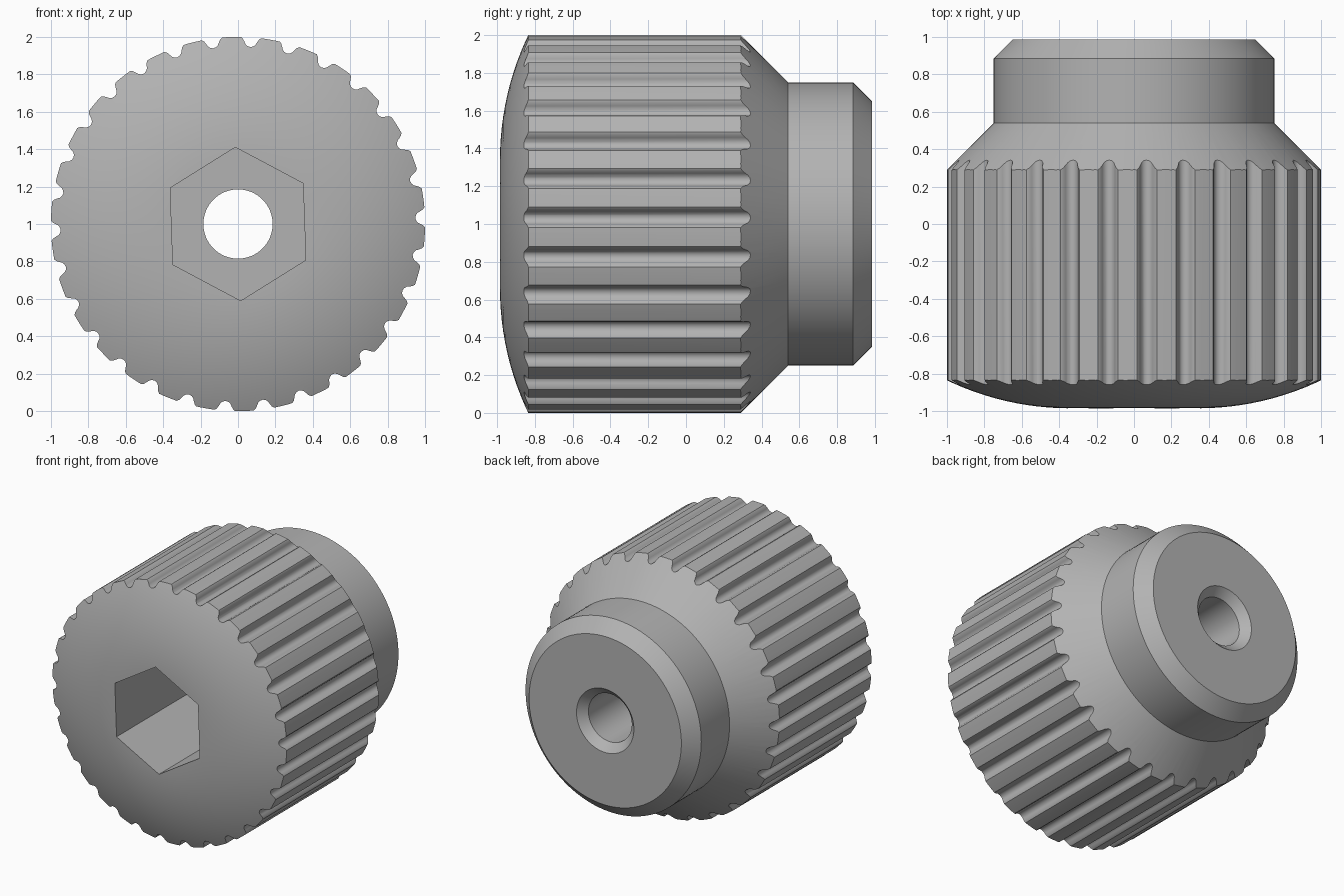
import bpy, bmesh
from math import sin, cos, radians, sqrt

cube = bpy.data.objects.get("Cube")
if cube:
    bpy.data.objects.remove(cube)

grey = bpy.data.materials.new("plain grey")
grey.use_nodes = True
colour = (0.45, 0.45, 0.45, 1)
grey.diffuse_color = colour
grey.node_tree.nodes["Principled BSDF"].inputs["Base Color"].default_value = colour


def finish(name, bm):
    bmesh.ops.recalc_face_normals(bm, faces=bm.faces)
    mesh = bpy.data.meshes.new(name)
    bm.to_mesh(mesh)
    bm.free()
    mesh.materials.append(grey)
    obj = bpy.data.objects.new(name, mesh)
    bpy.context.collection.objects.link(obj)
    return obj


def lathe(name, profile, steps):
    """Spin a closed (radius, y) profile about the y axis through z = 1."""
    bm = bmesh.new()
    rings = []
    for i in range(steps):
        a = radians(360 * i / steps)
        rings.append([bm.verts.new((r * cos(a), y, 1 + r * sin(a))) for r, y in profile])
    n = len(profile)
    for i in range(steps):
        a, b = rings[i], rings[(i + 1) % steps]
        for j in range(n):
            k = (j + 1) % n
            bm.faces.new((a[j], a[k], b[k], b[j]))
    return finish(name, bm)


def prism(name, polar, y0, y1):
    """Extrude an outline of (degrees, radius) points along y."""
    bm = bmesh.new()
    ends = [[bm.verts.new((r * cos(radians(a)), y, 1 + r * sin(radians(a))))
             for a, r in polar] for y in (y0, y1)]
    n = len(polar)
    for i in range(n):
        k = (i + 1) % n
        bm.faces.new((ends[0][i], ends[0][k], ends[1][k], ends[1][i]))
    for ring in ends:
        bm.faces.new(ring)
    return finish(name, bm)


def apply_boolean(obj, tool, operation):
    tool.hide_render = True
    mod = obj.modifiers.new("cut", "BOOLEAN")
    mod.object, mod.operation, mod.solver = tool, operation, "EXACT"
    bpy.context.view_layer.objects.active = obj
    bpy.ops.object.modifier_apply(modifier=mod.name)
    bpy.data.objects.remove(tool)


# Turned body: domed front, knurl band, cone, collar and countersunk bore
front, flat, dome = -0.985, 0.34, 1.53
profile = [(0.185, front)]
for i in range(13):
    t = 0.69 * i / 12
    profile.append((flat + t, front + dome - sqrt(dome * dome - t * t)))
profile += [(1.03, 0.26), (0.75, 0.54), (0.75, 0.885), (0.65, 0.985),
            (0.245, 0.985), (0.185, 0.925)]
knob = lathe("knurled_knob", profile, 120)

# Knurling: thirty rounded grooves clip the rim
half = [(0, 0.948), (0.9, 0.952), (1.6, 0.962), (2.0, 0.976), (2.5, 0.991), (3.1, 1.0), (4.5, 1.0)]
groove = [(-a, r) for a, r in reversed(half[1:])] + half
outline = [(2 + 12 * i + a, r) for i in range(30) for a, r in groove]
apply_boolean(knob, prism("knurl_outline", outline, -1.2, 1.2), "INTERSECT")

# Hexagonal socket in the front
hexagon = [(32 + 60 * i, 0.41) for i in range(6)]
apply_boolean(knob, prism("hex_cutter", hexagon, -1.2, 0.25), "DIFFERENCE")

bpy.ops.object.select_all(action="DESELECT")
knob.select_set(True)
bpy.context.view_layer.objects.active = knob
bpy.ops.object.shade_smooth_by_angle(angle=radians(30))
